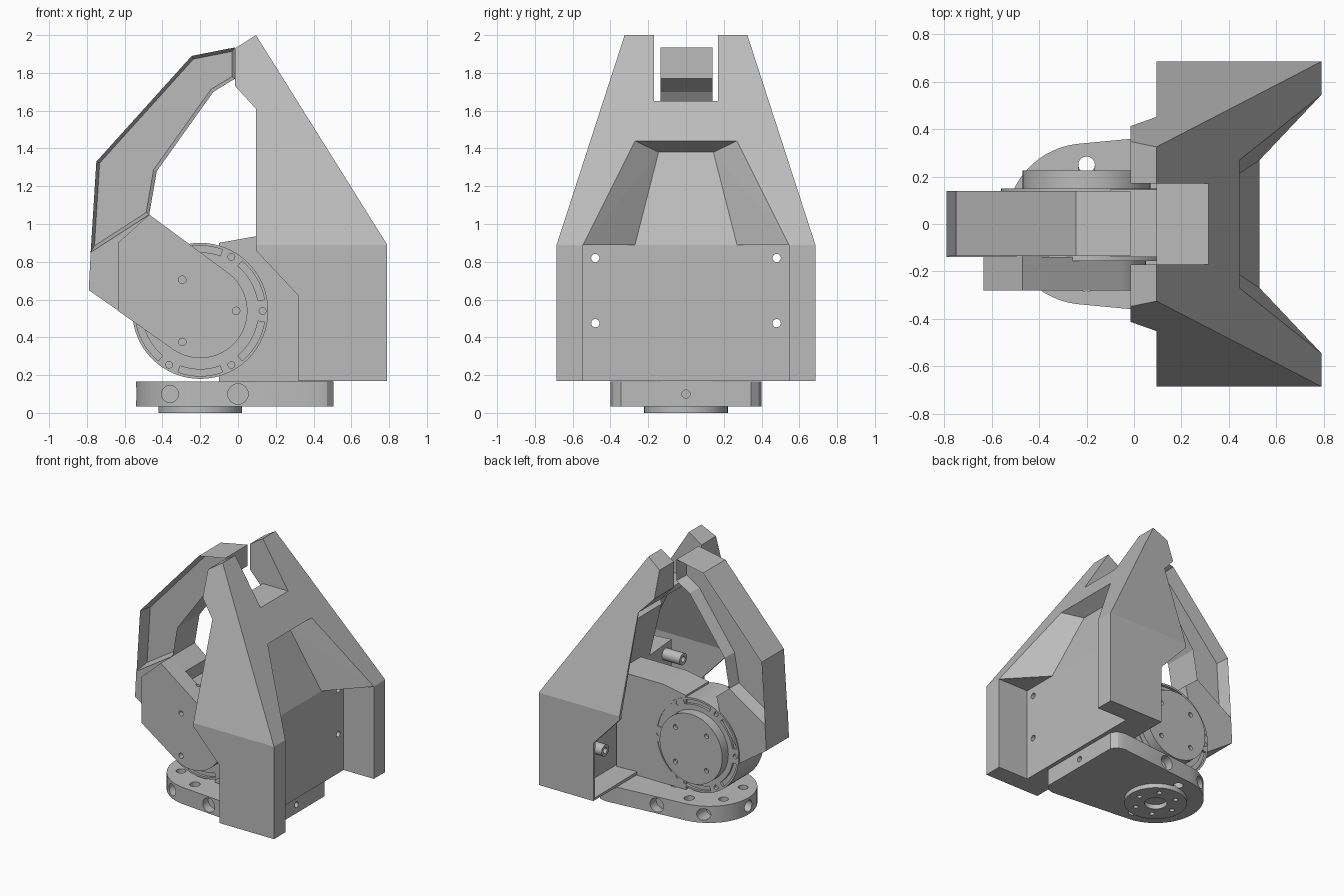
import bpy, bmesh
from math import sin, cos, radians

old = bpy.data.objects.get("Cube")
if old:
    bpy.data.objects.remove(old, do_unlink=True)

grey = bpy.data.materials.new("plain grey")
grey.use_nodes = True
GREY = (0.5, 0.5, 0.5, 1)
grey.diffuse_color = GREY
grey.node_tree.nodes["Principled BSDF"].inputs["Base Color"].default_value = GREY

PLACE = {
    "x": lambda u, v, d: (d, u, v),
    "y": lambda u, v, d: (u, d, v),
    "z": lambda u, v, d: (u, v, d),
}


def finish(bm, name):
    bmesh.ops.recalc_face_normals(bm, faces=bm.faces)
    mesh = bpy.data.meshes.new(name)
    bm.to_mesh(mesh)
    bm.free()
    mesh.materials.append(grey)
    obj = bpy.data.objects.new(name, mesh)
    bpy.context.collection.objects.link(obj)
    return obj


def add_prism(bm, outline, axis, start, end):
    rings = [[bm.verts.new(PLACE[axis](u, v, d)) for u, v in outline] for d in (start, end)]
    caps = [bm.faces.new(ring) for ring in rings]
    n = len(outline)
    for i in range(n):
        j = (i + 1) % n
        bm.faces.new((rings[0][i], rings[0][j], rings[1][j], rings[1][i]))
    return caps


def prism(name, outline, axis, start, end):
    bm = bmesh.new()
    add_prism(bm, outline, axis, start, end)
    return finish(bm, name)


def arc(centre, radius, first=0, last=360, steps=48):
    count = steps if last - first == 360 else steps + 1
    angles = [radians(first + (last - first) * i / steps) for i in range(count)]
    return [(centre[0] + radius * cos(a), centre[1] + radius * sin(a)) for a in angles]


def ring(centre, radius, angles):
    return [(centre[0] + radius * cos(radians(a)), centre[1] + radius * sin(radians(a))) for a in angles]


def cut(obj, prisms):
    # each cutter is (outline, axis, start, end)
    for args in prisms:
        cutter = prism("cutter", *args)
        mod = obj.modifiers.new("cut", "BOOLEAN")
        mod.operation = "DIFFERENCE"
        mod.solver = "EXACT"
        mod.object = cutter
        bpy.context.view_layer.objects.active = obj
        bpy.ops.object.modifier_apply(modifier=mod.name)
        bpy.data.objects.remove(cutter, do_unlink=True)


def holes(centres, radius, axis, start, end):
    return [(arc(c, radius, steps=16), axis, start, end) for c in centres]


def smooth(obj):
    bpy.ops.object.select_all(action="DESELECT")
    obj.select_set(True)
    bpy.context.view_layer.objects.active = obj
    bpy.ops.object.shade_smooth_by_angle(angle=radians(25))


# Hollow shell: half is described by named corners, then mirrored and thickened
LOW, KNEE, TOP = 0.17, 0.89, 2.0
BACK, EDGE, TIP = 0.79, 0.095, -0.015
WIDE, WING, SLOT, MID = 0.685, 0.545, 0.17, 0.27


def side(z):
    return WIDE - 0.36 * (z - KNEE) / (TOP - KNEE)


corners = dict(
    A=(BACK, WIDE, LOW), B=(BACK, WIDE, KNEE), C=(0.32, WIDE, LOW), D=(0.32, WIDE, 0.62),
    E=(EDGE, WIDE, 0.86), e=(EDGE, WIDE, KNEE), F=(EDGE, side(1.61), 1.61),
    G=(TIP, side(1.73), 1.73), H=(TIP, side(1.93), 1.93), I=(EDGE, side(TOP), TOP),
    f=(EDGE, SLOT, 1.61), g=(TIP, SLOT, 1.73), h=(TIP, SLOT, 1.93), i=(EDGE, SLOT, TOP),
    S=(0.314, SLOT, 1.65), s=(0.314, 0, 1.65), T=(EDGE, SLOT, 1.65), t=(EDGE, 0, 1.65),
    u=(EDGE, 0, 1.61), J=(BACK, WING, KNEE), K=(0.445, MID, 1.44), k=(0.445, 0, 1.44),
    L=(0.34, 0.145, 1.38), l=(0.34, 0, 1.38), M=(0.53, MID, KNEE), m=(0.53, 0, KNEE),
    N=(0.53, WING, KNEE), P=(0.53, WING, LOW), p=(0.53, 0, LOW), Q=(BACK, WING, LOW),
    r=(0.32, 0, LOW),
)
faces = ("ABeEDC BIHGFe IBJKSi SKks AQJB QPNJ JNM JML JLK KLlk LMml PpmMN "
         "ACrpPQ SstT SihgfT IihH HhgG GgfF Ttuf").split()
bm = bmesh.new()
verts = {key: bm.verts.new(co) for key, co in corners.items()}
for word in faces:
    bm.faces.new([verts[c] for c in word])
bmesh.ops.recalc_face_normals(bm, faces=bm.faces)
bm.faces.ensure_lookup_table()
if bm.faces[0].normal.y < 0:
    bmesh.ops.reverse_faces(bm, faces=bm.faces)
mesh = bpy.data.meshes.new("rear_shell")
bm.to_mesh(mesh)
bm.free()
mesh.materials.append(grey)
shell = bpy.data.objects.new("rear_shell", mesh)
bpy.context.collection.objects.link(shell)
bpy.context.view_layer.objects.active = shell
mirror = shell.modifiers.new("mirror", "MIRROR")
mirror.use_axis = (False, True, False)
bpy.ops.object.modifier_apply(modifier="mirror")
wall = shell.modifiers.new("wall", "SOLIDIFY")
wall.thickness = 0.025
wall.offset = -1
bpy.ops.object.modifier_apply(modifier="wall")
mounts = [(y, z) for y in (-0.48, 0.48) for z in (0.475, 0.82)]
cut(shell, holes(mounts, 0.022, "x", 0.4, 0.6))

# Screw bosses behind the panel
for y, z in mounts:
    boss = prism("screw_boss", arc((y, z), 0.045, steps=24), "x", 0.36, 0.515)
    cut(boss, holes([(y, z)], 0.022, "x", 0.3, 0.6))
    smooth(boss)

# Base plate with rounded nose and chamfered tail
HUB = (-0.2, 0)
tail = [(0.505, -0.345), (0.47, -0.385), (0.42, -0.4)]
plate_outline = arc(HUB, 0.34, 94, 266, 32) + tail[::-1] + [(x, -y) for x, y in tail]
base = prism("base_plate", plate_outline, "z", 0.035, 0.165)
cutters = holes(ring(HUB, 0.24, range(30, 390, 60)), 0.035, "z", 0.05, 0.2)
for sign in (-1, 1):
    cutters += holes([(-0.36, 0.1)], 0.045, "y", sign * 0.2, sign * 0.5)
    cutters += holes([(0, 0.1)], 0.055, "y", sign * 0.29, sign * 0.5)
cutters += holes([(0, 0.1)], 0.022, "x", 0.4, 0.6)
cutters += holes([(0, 0.1)], 0.045, "x", -0.6, -0.48)
cutters += holes([(HUB[0], 0.25), (HUB[0], -0.25)], 0.035, "z", 0, 0.2)
cut(base, cutters)
smooth(base)

# Round foot under the base
foot = prism("foot_ring", arc(HUB, 0.222), "z", 0, 0.04)
cut(foot, holes(ring(HUB, 0.15, range(0, 360, 60)), 0.018, "z", -0.1, 0.03)
    + [(arc(HUB, 0.08), "z", -0.1, 0.1)])
smooth(foot)

# Gearbox block between base and shell
prism("gearbox_block", [(-0.1, 0.165), (-0.1, 0.9), (EDGE, 0.935), (0.5, 0.935), (0.5, 0.165)],
      "y", -0.14, 0.145)

# Motor flange with arc grooves and screw holes on both faces
AXLE = (-0.2, 0.54)
flange = prism("motor_flange", arc(AXLE, 0.36, steps=64), "y", -0.155, 0.15)
cutters = []
for start, end in ((-0.2, -0.135), (0.13, 0.2)):
    cutters += holes(ring(AXLE, 0.33, range(0, 360, 60)), 0.018, "y", start, end)
    for a in range(30, 390, 60):
        band = arc(AXLE, 0.345, a - 20, a + 20, 10) + arc(AXLE, 0.31, a - 20, a + 20, 10)[::-1]
        cutters.append((band, "y", start, end))
cut(flange, cutters)
smooth(flange)

# Motor cap on the rear side
cap = prism("motor_cap", arc(AXLE, 0.27), "y", 0.13, 0.225)
cut(cap, holes(ring(AXLE, 0.19, range(45, 405, 90)), 0.018, "y", 0.2, 0.3))
smooth(cap)

# Front arm plate that turns around the motor axle
arm_outline = [(-0.47, 1.05), (-0.635, 0.9), (-0.635, 0.54)] + arc(AXLE, 0.25, 235, 415, 32)
arm = prism("arm_plate", arm_outline, "y", -0.28, -0.14)
cut(arm, holes(ring(AXLE, 0.19, (0, 120, 240)), 0.02, "y", -0.4, -0.24))
smooth(arm)

# Finger root, solid
heel, root_in = (-0.78, 0.85), (-0.47, 1.05)
prism("finger_root", [(-0.79, 0.65), heel, root_in, (-0.36, 0.96), (-0.4, 0.8), (-0.54, 0.6), (-0.56, 0.49)],
      "y", -0.14, 0.14)

# Finger with a deep pocket on each flank
finger_outline = [heel, (-0.75, 1.33), (-0.245, 1.89), (TIP, 1.935), (TIP, 1.77),
                  (-0.13, 1.7), (-0.43, 1.28), root_in]
bm = bmesh.new()
caps = add_prism(bm, finger_outline, "y", -0.135, 0.14)
bmesh.ops.recalc_face_normals(bm, faces=bm.faces)
bmesh.ops.inset_individual(bm, faces=caps, thickness=0.018, use_even_offset=True)
for cap_face in caps:
    shift = 0.1 if cap_face.normal.y < 0 else -0.1
    for v in cap_face.verts:
        v.co.y += shift
finish(bm, "finger")
